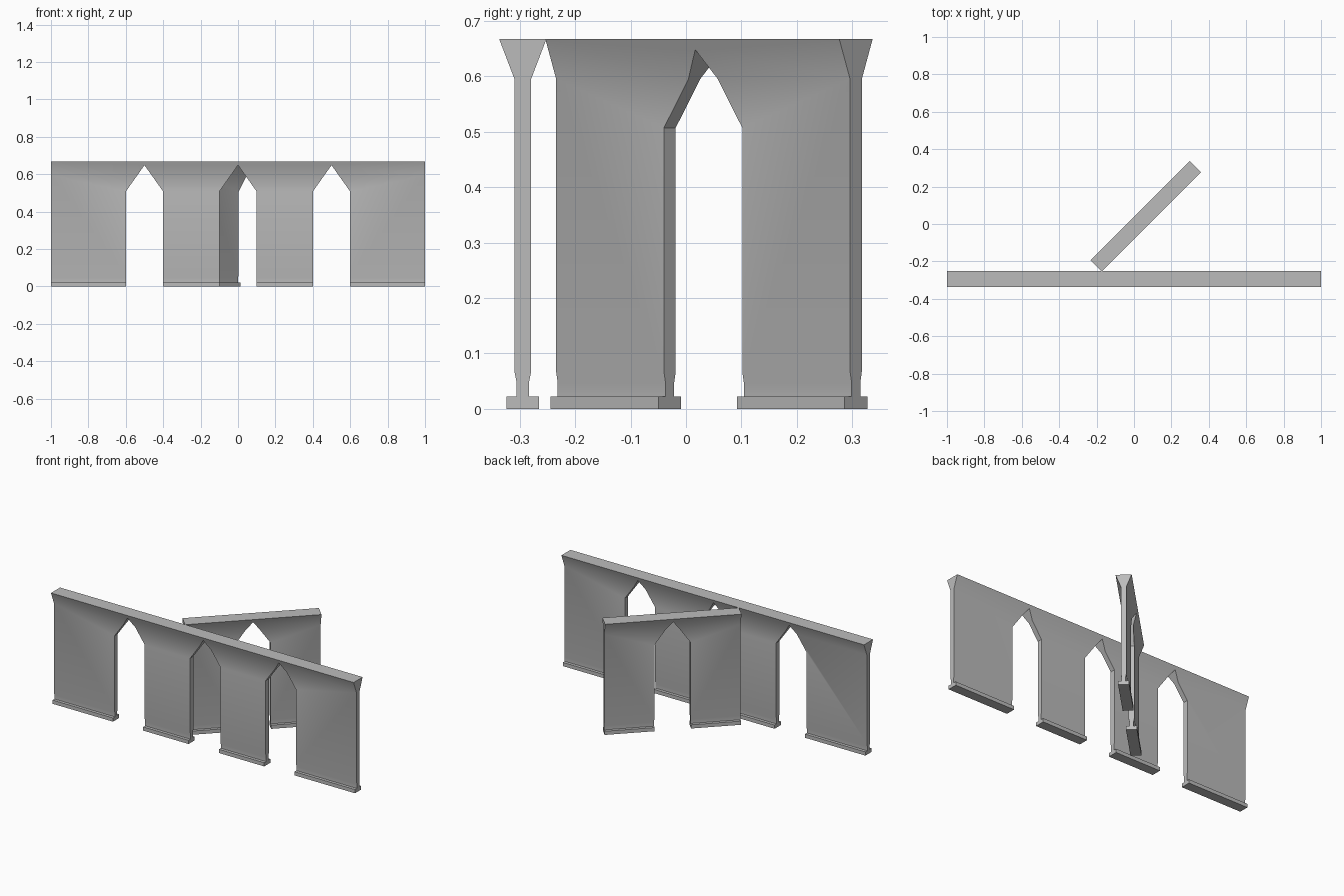
import bpy
import bmesh
from math import radians

cube = bpy.data.objects.get("Cube")
if cube:
    bpy.data.objects.remove(cube, do_unlink=True)

stone = bpy.data.materials.new("grey_stone")
stone.use_nodes = True
GREY = (0.5, 0.5, 0.5, 1)
stone.diffuse_color = GREY
stone.node_tree.nodes["Principled BSDF"].inputs["Base Color"].default_value = GREY

# Half thickness and height, from foot to flared cornice
HALF_PROFILE = [(0.029, 0), (0.029, 0.022), (0.011, 0.022), (0.011, 0.047),
                (0.015, 0.067), (0.015, 0.595), (0.0425, 0.667)]
# Pointed doorway outline across the wall
ARCH = [(-0.1, -0.1), (0.1, -0.1), (0.1, 0.507), (0, 0.648), (-0.1, 0.507)]


def prism(name, outline, start, offset):
    """Extrude a closed outline of 3D points by an offset."""
    bm = bmesh.new()
    face = bm.faces.new([bm.verts.new(p) for p in outline])
    ext = bmesh.ops.extrude_face_region(bm, geom=[face])
    moved = [g for g in ext["geom"] if isinstance(g, bmesh.types.BMVert)]
    bmesh.ops.translate(bm, verts=moved, vec=offset)
    bmesh.ops.translate(bm, verts=bm.verts, vec=start)
    bmesh.ops.recalc_face_normals(bm, faces=bm.faces)
    mesh = bpy.data.meshes.new(name)
    bm.to_mesh(mesh)
    bm.free()
    obj = bpy.data.objects.new(name, mesh)
    bpy.context.collection.objects.link(obj)
    return obj


def arched_wall(name, length, doors, location, angle):
    """Wall along x with pointed doorways cut at the given positions."""
    section = HALF_PROFILE + [(-y, z) for y, z in reversed(HALF_PROFILE)]
    wall = prism(name, [(0, y, z) for y, z in section],
                 (-length / 2, 0, 0), (length, 0, 0))
    wall.data.materials.append(stone)
    bpy.context.view_layer.objects.active = wall
    for x in doors:
        cutter = prism("door_cutter", [(u, 0, z) for u, z in ARCH],
                       (x, -0.1, 0), (0, 0.2, 0))
        cutter.hide_render = True
        cut = wall.modifiers.new("doorway", "BOOLEAN")
        cut.operation = "DIFFERENCE"
        cut.solver = "EXACT"
        cut.object = cutter
        bpy.ops.object.modifier_apply(modifier=cut.name)
        bpy.data.objects.remove(cutter, do_unlink=True)
    wall.location = location
    wall.rotation_euler.z = radians(angle)
    bpy.ops.object.select_all(action="DESELECT")
    wall.select_set(True)
    bpy.ops.object.shade_smooth_by_angle(angle=radians(30))
    return wall


# Long straight wall with three doorways, and the diagonal branch with one
arched_wall("long_wall", 2, (-0.5, 0, 0.5), (0, -0.2945, 0), 0)
arched_wall("diagonal_wall", 0.75, (0,), (0.0635, 0.0415, 0), 45)
